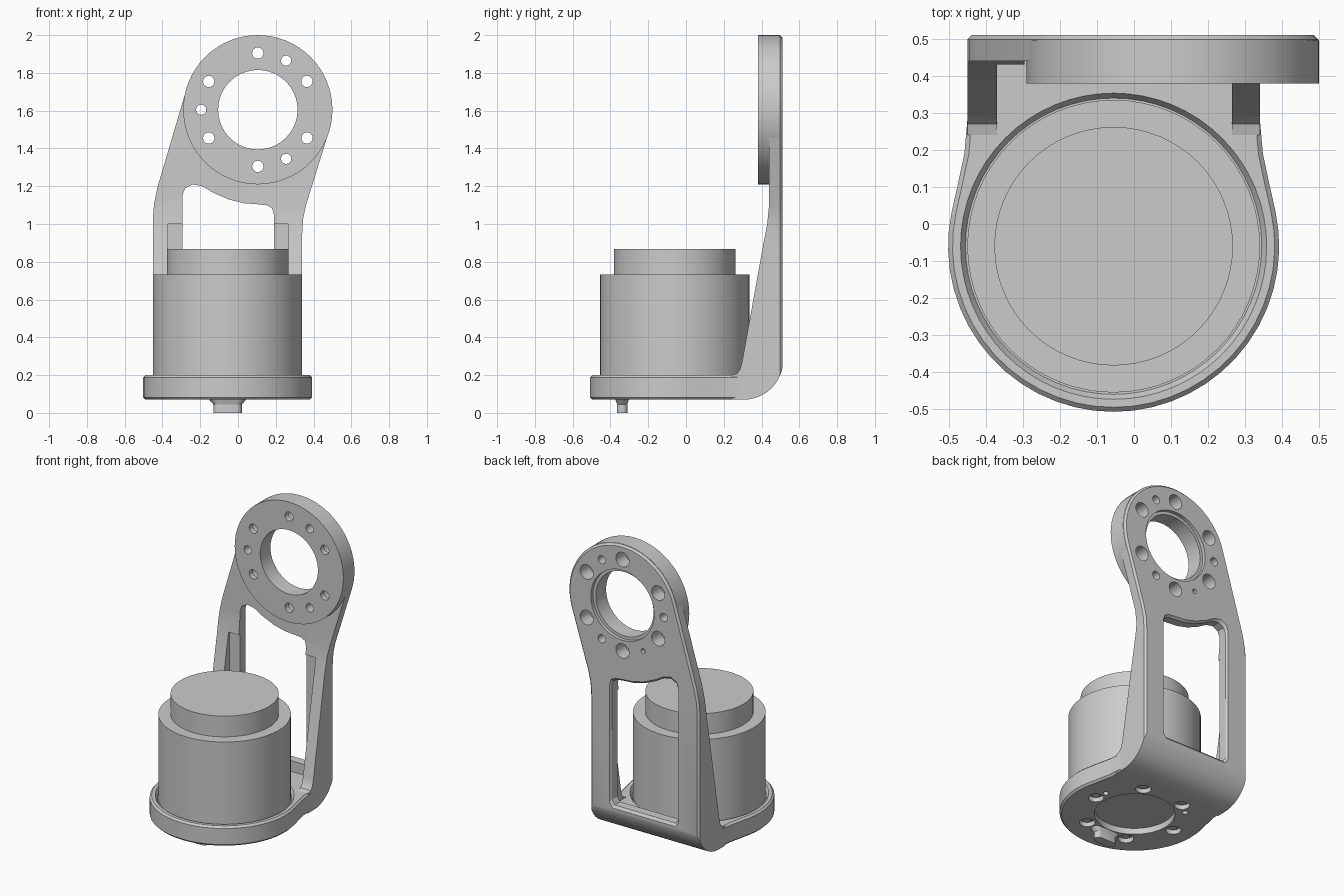
import bpy, bmesh
from math import cos, sin, radians

cube = bpy.data.objects.get("Cube")
if cube:
    bpy.data.objects.remove(cube)

GREY = bpy.data.materials.new("light machined grey")
GREY.use_nodes = True
GREY.diffuse_color = (0.6, 0.6, 0.6, 1)
GREY.node_tree.nodes["Principled BSDF"].inputs["Base Color"].default_value = GREY.diffuse_color
parts = []


def arc(cx, cy, r, start=0, end=360, n=64):
    """Points on an arc; a full circle leaves out the repeated point."""
    count = n if abs(end - start) == 360 else n + 1
    angles = [radians(start + (end - start) * i / n) for i in range(count)]
    return [(cx + r * cos(a), cy + r * sin(a)) for a in angles]


def prism(name, pts, axis, a, b, flare=1.0, chamfer=0.0, both=False):
    """Extrude an outline along an axis, with a scaled or chamfered end."""
    place = {"x": lambda u, v, w: (w, u, v),
             "y": lambda u, v, w: (u, w, v),
             "z": lambda u, v, w: (u, v, w)}[axis]
    cu = (min(p[0] for p in pts) + max(p[0] for p in pts)) / 2
    cv = (min(p[1] for p in pts) + max(p[1] for p in pts)) / 2
    bm = bmesh.new()
    low = [bm.verts.new(place(u, v, a)) for u, v in pts]
    high = [bm.verts.new(place(cu + (u - cu) * flare, cv + (v - cv) * flare, b))
            for u, v in pts]
    caps = [bm.faces.new(high), bm.faces.new(low[::-1])]
    for i in range(len(pts)):
        j = (i + 1) % len(pts)
        bm.faces.new((low[i], low[j], high[j], high[i]))
    bmesh.ops.recalc_face_normals(bm, faces=bm.faces)
    if chamfer:
        edges = list(caps[0].edges) + (list(caps[1].edges) if both else [])
        bmesh.ops.bevel(bm, geom=edges, offset=chamfer, segments=1,
                        affect="EDGES", profile=0.5)
    mesh = bpy.data.meshes.new(name)
    bm.to_mesh(mesh)
    bm.free()
    mesh.materials.append(GREY)
    obj = bpy.data.objects.new(name, mesh)
    bpy.context.collection.objects.link(obj)
    return obj


def part(*args, **kw):
    obj = prism(*args, **kw)
    parts.append(obj)
    return obj


def boolean(obj, tools, operation="DIFFERENCE"):
    bpy.context.view_layer.objects.active = obj
    for tool in tools:
        mod = obj.modifiers.new("cut", "BOOLEAN")
        mod.operation = operation
        mod.solver = "EXACT"
        mod.object = tool
        bpy.ops.object.modifier_apply(modifier=mod.name)


cutters = []


def cutter(*args, **kw):
    obj = prism("cutter", *args, **kw)
    obj.hide_render = True
    cutters.append(obj)
    return obj


MX, MY = -0.055, -0.06      # motor axis
RX, RZ = 0.105, 1.605       # mounting ring axis

# Base plate: round flange with a neck towards the arm
neck_left = [(MX - 0.42, 0.11), (MX - 0.403, 0.19), (MX - 0.395, 0.28)]
neck_right = [(2 * MX - x, y) for x, y in neck_left]
base_outline = arc(MX, MY, 0.447, 168, 372, 30) + neck_right + neck_left[::-1]
base = part("base_plate", base_outline, "z", 0.07, 0.2, chamfer=0.012, both=True)

# Arm: front outline intersected with the bent side profile
arm_outline = ([(-0.45, -0.1), (-0.45, 1.04), (-0.444, 1.11), (-0.425, 1.2)]
               + arc(RX, RZ, 0.3935, 163, -17, 36)
               + [(0.36, 1.1), (0.345, 1.03), (0.34, 0.95), (0.34, -0.1)])
arm = part("bent_arm", arm_outline, "y", 0.1, 0.51, chamfer=0.012)
side_profile = ([(0.24, 0.07)] + arc(0.305, 0.28, 0.21, -90, 0, 12)
                + [(0.515, 2.1), (0.44, 2.1), (0.44, 1.1), (0.43, 1.0), (0.405, 0.87),
                   (0.297, 0.27), (0.286, 0.23), (0.27, 0.208), (0.24, 0.2)])
boolean(arm, [cutter(side_profile, "x", -1, 1)], "INTERSECT")

# Space between the side ribs, and the window through the arm
pocket = cutter([(-0.37, 0.1), (0.265, 0.1), (0.265, 0.44), (-0.37, 0.44)], "z", 0.2, 1.0)
window = [(-0.295, 0.3), (-0.275, 0.27), (0.17, 0.27), (0.19, 0.3), (0.19, 1.05),
          (0.18, 1.085), (0.15, 1.1), (0.1, 1.105), (0.03, 1.11), (-0.05, 1.13),
          (-0.13, 1.165), (-0.19, 1.2), (-0.24, 1.21), (-0.28, 1.19), (-0.295, 1.15)]
window_cut = cutter(window, "y", 0.3, 0.6)
window_edge = cutter(window, "y", 0.497, 0.527, flare=1.08)
seat = cutter(arc(MX, MY, 0.4), "z", 0.18, 0.21, flare=1.05)
boolean(arm, [pocket, window_cut, window_edge, seat])

# Mounting ring with bore and bolt holes
ring = part("mounting_ring", arc(RX, RZ, 0.395), "y", 0.38, 0.495)
holes = [cutter(arc(RX, RZ, 0.21), "y", 0.3, 0.6),
         cutter(arc(RX, RZ, 0.23), "y", 0.487, 0.6)]


def ring_hole(angle, r, start):
    x, z = RX + 0.3 * cos(radians(angle)), RZ + 0.3 * sin(radians(angle))
    holes.append(cutter(arc(x, z, r, n=20), "y", start, 0.6))


for angle in (30, 90, 150, 210, 270, 330):
    ring_hole(angle, 0.03, 0.3)
    ring_hole(angle, 0.048, 0.415)
for angle in (60, 180, 300):
    ring_hole(angle, 0.027, 0.3)
ring_hole(240, 0.015, 0.485)
boolean(ring, holes)
boolean(arm, holes)

# Underside of the base: centre recess and counterbored screw holes
under = [seat, cutter(arc(MX, MY, 0.24), "z", 0, 0.11)]
for angle in range(0, 360, 60):
    x, y = MX + 0.3 * cos(radians(angle)), MY + 0.3 * sin(radians(angle))
    under.append(cutter(arc(x, y, 0.047, n=20), "z", 0, 0.1))
    part("base_screw", arc(x, y, 0.024, n=16), "z", 0.085, 0.12)
for angle in (15, 137):
    x, y = MX + 0.3 * cos(radians(angle)), MY + 0.3 * sin(radians(angle))
    under.append(cutter(arc(x, y, 0.018, n=16), "z", 0, 0.1))
boolean(base, under)

# Motor housing and its cap
part("motor_housing", arc(MX, MY, 0.395), "z", 0.15, 0.732)
part("motor_cap", arc(MX, MY, 0.322), "z", 0.7, 0.868)

# Small tab below the base, flaring where it joins
tab = (arc(MX + 0.048, -0.338, 0.0275, -90, 90, 8)
       + arc(MX - 0.048, -0.338, 0.0275, 90, 270, 8))
part("cable_tab", tab, "z", 0, 0.09)
part("cable_tab_root", tab, "z", 0.045, 0.075, flare=1.35)

for obj in cutters:
    bpy.data.objects.remove(obj)

# Smooth the round faces, keep the edges crisp
bpy.ops.object.select_all(action="DESELECT")
for obj in parts:
    obj.select_set(True)
bpy.context.view_layer.objects.active = parts[0]
bpy.ops.object.shade_smooth_by_angle(angle=radians(30))
